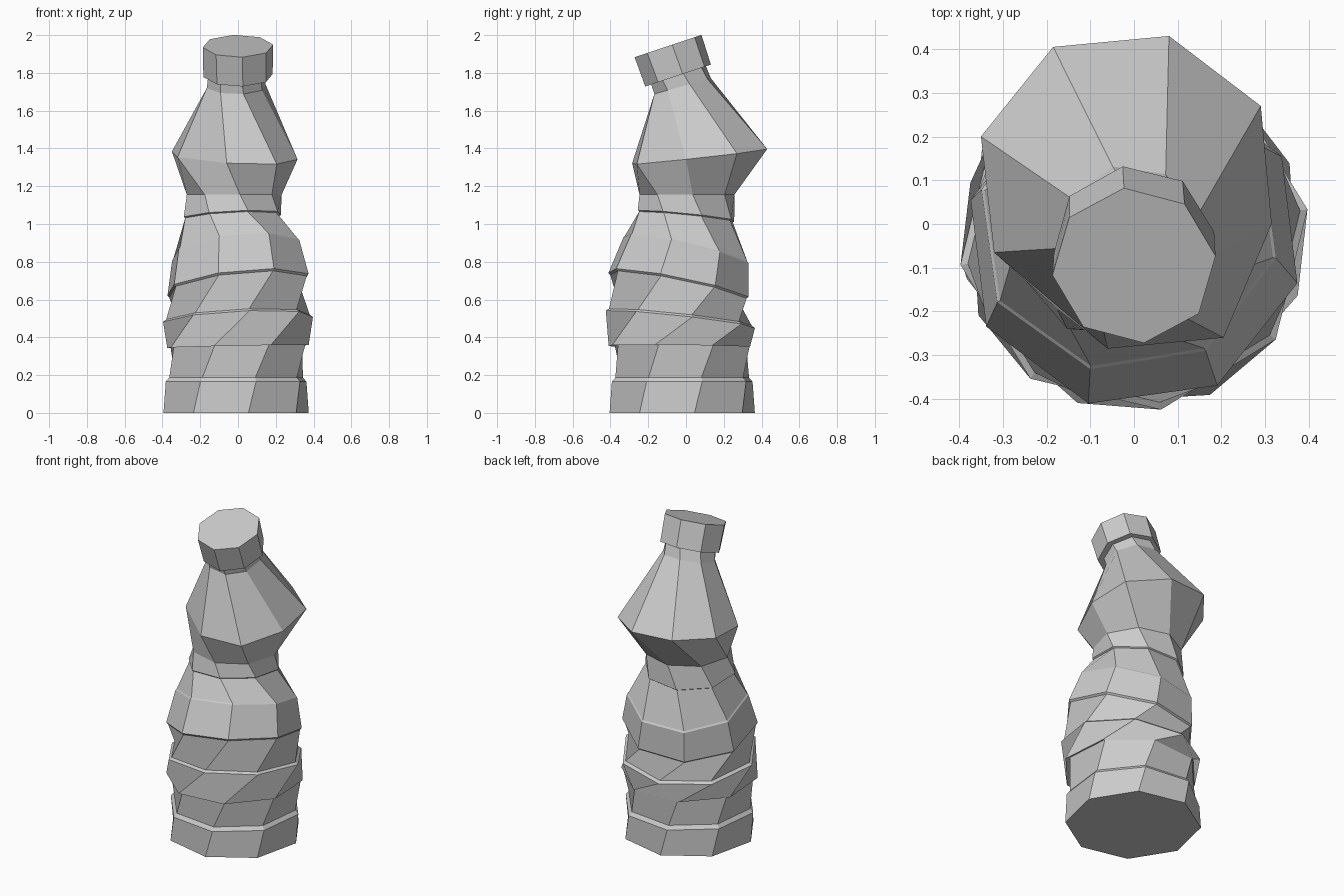
import bpy, bmesh, math
from mathutils import Vector

if "Cube" in bpy.data.objects:
    bpy.data.objects.remove(bpy.data.objects["Cube"])

SIDES = 8


def ring(cx, cy, cz, r, phase, sx=0.0, sy=0.0):
    """Octagon of radius r about a centre, tilted to the slopes sx, sy."""
    tilt = Vector((0, 0, 1)).rotation_difference(Vector((-sx, -sy, 1)))
    pts = []
    for i in range(SIDES):
        a = math.radians(phase + i * 360 / SIDES)
        p = Vector((r * math.cos(a), r * math.sin(a), 0))
        pts.append(Vector((cx, cy, cz)) + tilt @ p)
    return pts


def loft(name, rings):
    """Skin the rings in order and close both ends."""
    bm = bmesh.new()
    loops = [[bm.verts.new(p) for p in pts] for pts in rings]
    for lo, hi in zip(loops, loops[1:]):
        for i in range(SIDES):
            j = (i + 1) % SIDES
            bm.faces.new((lo[i], lo[j], hi[j], hi[i]))
    bm.faces.new(loops[0][::-1])
    bm.faces.new(loops[-1])
    bmesh.ops.recalc_face_normals(bm, faces=bm.faces)
    mesh = bpy.data.meshes.new(name)
    bm.to_mesh(mesh)
    bm.free()
    obj = bpy.data.objects.new(name, mesh)
    bpy.context.collection.objects.link(obj)
    return obj


# Twisted lower body: alternating wide and narrow bands
lower = [ring(*p) for p in (
    (-.01, -.02, 0, .39, 9.6),
    (-.01, -.02, .165, .387, 15.8),
    (-.01, -.02, .187, .368, 16),
    (0, -.02, .357, .378, 26, .02, -.01),
    (0, -.035, .352, .396, 26, .02, -.01),
    (0, -.03, .495, .402, 54, .05, -.11),
    (0, -.03, .507, .385, 54, .05, -.11),
    (0, -.04, .668, .38, 75, .107, -.2),
    (0, -.04, .678, .39, 75, .107, -.2),
    (-.012, 0, .86, .35, 76, .105, -.235),
    (-.012, 0, .868, .343, 76, .105, -.235),
    (-.03, 0, 1.037, .262, 63, .05, -.1),
    (-.03, 0, 1.043, .27, 63, .05, -.1),
    (-.02, .005, 1.155, .253, 52),
)]

# Shoulder: an uneven octagon pulled toward the back
outline = [(.29, .27), (.08, .43), (-.185, .405), (-.35, .2),
           (-.32, -.065), (-.06, -.285), (.205, -.26), (.315, 0)]
shoulder = [Vector((x, y, 1.36 - .03 * (x + .02) + .11 * (y - .07)))
            for x, y in outline]

# Leaning neck
neck = [ring(-.01, -.018, 1.73, .16, 14, 0, .28),
        ring(-.005, -.04, 1.79, .155, 10, 0, .333)]

loft("bottle_body", lower + [shoulder] + neck)

# Screw cap, tilted toward the front
loft("bottle_cap", [ring(0, -.042, 1.786, .185, 8, 0, .333),
                    ring(0, -.095, 1.942, .188, 7, 0, .333)])
